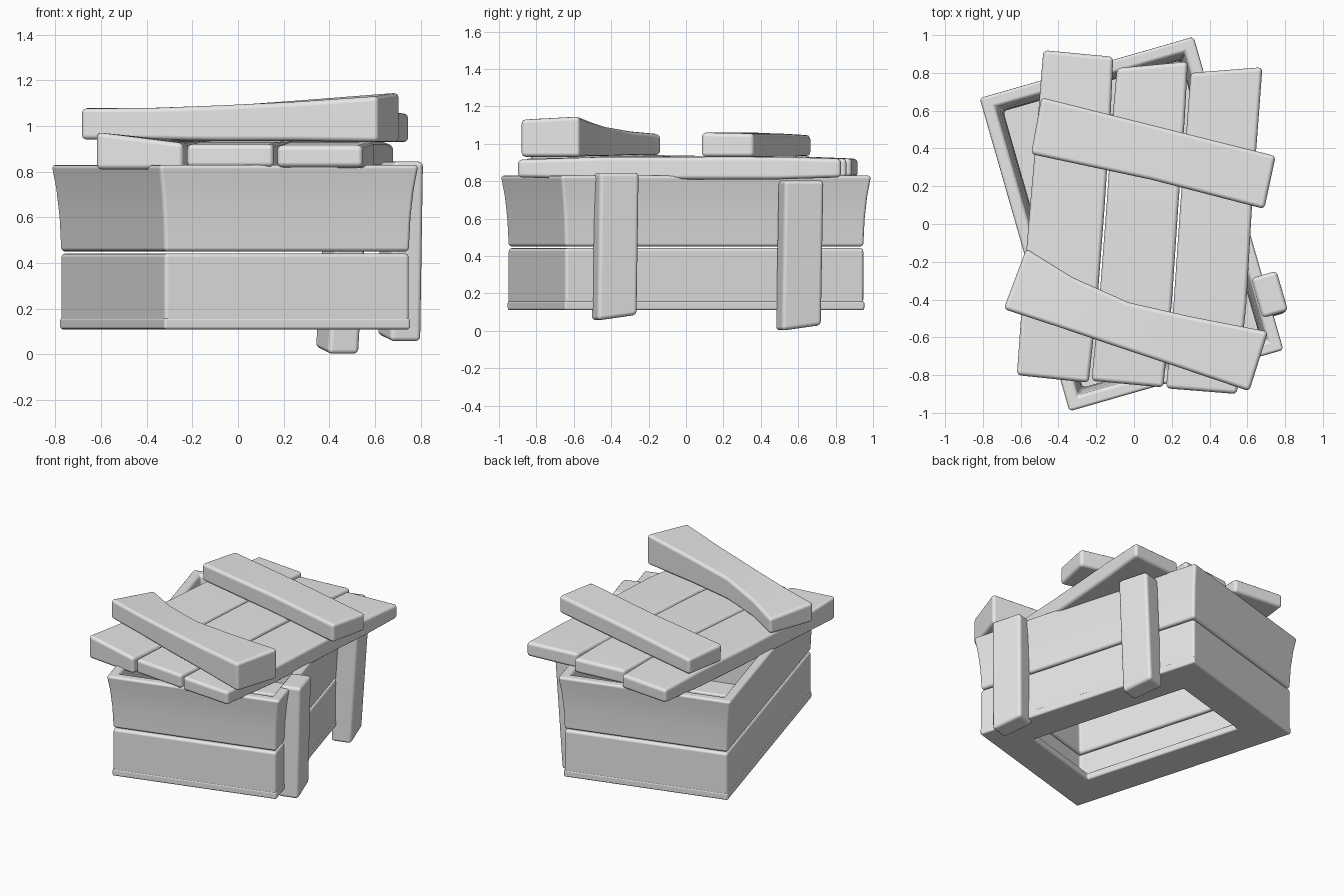
import bpy, bmesh, math
from mathutils import Matrix, Vector

cube = bpy.data.objects.get("Cube")
if cube:
    bpy.data.objects.remove(cube, do_unlink=True)

grey = bpy.data.materials.new("plain_grey")
grey.use_nodes = True
grey.diffuse_color = (0.8, 0.8, 0.8, 1)
grey.node_tree.nodes["Principled BSDF"].inputs["Base Color"].default_value = (0.8, 0.8, 0.8, 1)

# The box sits turned on the ground
TURN = Matrix.Translation((-0.013, 0, 0)) @ Matrix.Rotation(math.radians(16), 4, 'Z')
HALF_X, HALF_Y = 0.558, 0.831


def loft(name, sections, bevel, ring=False, matrix=None):
    """Join four-point sections into a capped beam, or into a closed ring."""
    bm = bmesh.new()
    loops = [[bm.verts.new(p) for p in s] for s in sections]
    pairs = list(zip(loops, loops[1:]))
    if ring:
        pairs.append((loops[-1], loops[0]))
    else:
        bm.faces.new(loops[0])
        bm.faces.new(loops[-1])
    for a, b in pairs:
        n = len(a)
        for i in range(n):
            j = (i + 1) % n
            bm.faces.new((a[i], a[j], b[j], b[i]))
    if matrix:
        bm.transform(matrix)
    bmesh.ops.recalc_face_normals(bm, faces=bm.faces)
    mesh = bpy.data.meshes.new(name)
    bm.to_mesh(mesh)
    bm.free()
    mesh.materials.append(grey)
    mesh.shade_smooth()
    obj = bpy.data.objects.new(name, mesh)
    bpy.context.collection.objects.link(obj)
    mod = obj.modifiers.new("Rounded edges", 'BEVEL')
    mod.width = bevel
    mod.segments = 3
    mod.limit_method = 'ANGLE'
    mod.angle_limit = math.radians(30)
    mod.harden_normals = True
    return obj


def wall_ring(name, profile, bevel):
    """Rectangular ring; the profile lists (outward offset, height)."""
    corners = [(-1, -1), (1, -1), (1, 1), (-1, 1)]
    sections = [[(sx * (HALF_X + o), sy * (HALF_Y + o), z) for o, z in profile]
                for sx, sy in corners]
    return loft(name, sections, bevel, True, TURN)


def plank(name, stations, bevel=0.022):
    """Each station: left xy, right xy, bottom, top left, top right."""
    sections = []
    for (lx, ly), (rx, ry), low, top_l, top_r in stations:
        sections.append([(lx, ly, low), (lx, ly, top_l), (rx, ry, top_r), (rx, ry, low)])
    return loft(name, sections, bevel)


def post(name, foot, head, low, high, slope):
    """Upright batten between two centres given in the box's own axes."""
    w, d = 0.07, 0.11
    sections = []
    for (x, y), z, s in ((foot, low, slope), (head, high, 0)):
        sections.append([(x + i * w, y + j * d, z + s * (j + 1) / 2)
                         for i, j in ((-1, -1), (1, -1), (1, 1), (-1, 1))])
    return loft(name, sections, 0.022, matrix=TURN)


# Box: floor frame and two layers of wall
wall_ring("floor_frame", [(0.003, 0.11), (0.003, 0.16), (-0.25, 0.16), (-0.25, 0.11)], 0.012)
wall_ring("lower_wall", [(0, 0.113), (0, 0.442), (-0.07, 0.442), (-0.07, 0.113)], 0.018)
wall_ring("upper_wall", [(0, 0.45), (0.006, 0.6), (0.017, 0.72), (0.034, 0.83),
                         (-0.036, 0.83), (-0.053, 0.72), (-0.064, 0.6), (-0.07, 0.45)], 0.018)

# Battens on the left side
post("front_batten", (0.585, -0.567), (0.6, -0.56), 0.055, 0.845, 0.03)
post("back_batten", (0.595, 0.455), (0.645, 0.455), 0, 0.805, 0.03)

# Lid boards, front to back
plank("lid_board_right", [
    ((-0.62, -0.80), (-0.24, -0.84), 0.81, 0.975, 0.925),
    ((-0.595, -0.45), (-0.195, -0.42), 0.81, 0.945, 0.93),
    ((-0.55, 0.10), (-0.155, 0.10), 0.81, 0.935, 0.935),
    ((-0.51, 0.55), (-0.125, 0.55), 0.81, 0.935, 0.935),
    ((-0.48, 0.92), (-0.11, 0.885), 0.825, 0.92, 0.92)])
plank("lid_board_middle", [
    ((-0.225, -0.83), (0.155, -0.865), 0.82, 0.92, 0.92),
    ((-0.185, -0.42), (0.20, -0.42), 0.81, 0.93, 0.93),
    ((-0.145, 0.10), (0.235, 0.10), 0.81, 0.935, 0.935),
    ((-0.115, 0.55), (0.268, 0.55), 0.81, 0.935, 0.935),
    ((-0.09, 0.825), (0.285, 0.86), 0.82, 0.92, 0.92)])
plank("lid_board_left", [
    ((0.17, -0.87), (0.545, -0.90), 0.82, 0.915, 0.915),
    ((0.21, -0.42), (0.595, -0.42), 0.81, 0.93, 0.93),
    ((0.245, 0.10), (0.625, 0.10), 0.81, 0.93, 0.93),
    ((0.278, 0.50), (0.655, 0.50), 0.81, 0.93, 0.93),
    ((0.30, 0.80), (0.68, 0.83), 0.82, 0.925, 0.92)])

# Cross planks on the lid
plank("back_cross_plank", [
    ((-0.49, 0.67), (-0.545, 0.37), 0.935, 1.045, 1.06),
    ((0.13, 0.515), (0.09, 0.235), 0.93, 1.055, 1.06),
    ((0.75, 0.36), (0.69, 0.08), 0.93, 1.055, 1.06)])
plank("front_cross_plank", [
    ((-0.57, -0.13), (-0.69, -0.45), 0.94, 1.05, 1.08),
    ((-0.33, -0.28), (-0.40, -0.545), 0.94, 1.065, 1.08),
    ((-0.03, -0.415), (-0.09, -0.65), 0.935, 1.09, 1.09),
    ((0.30, -0.49), (0.24, -0.76), 0.935, 1.115, 1.105),
    ((0.71, -0.57), (0.61, -0.885), 0.93, 1.147, 1.13)])
